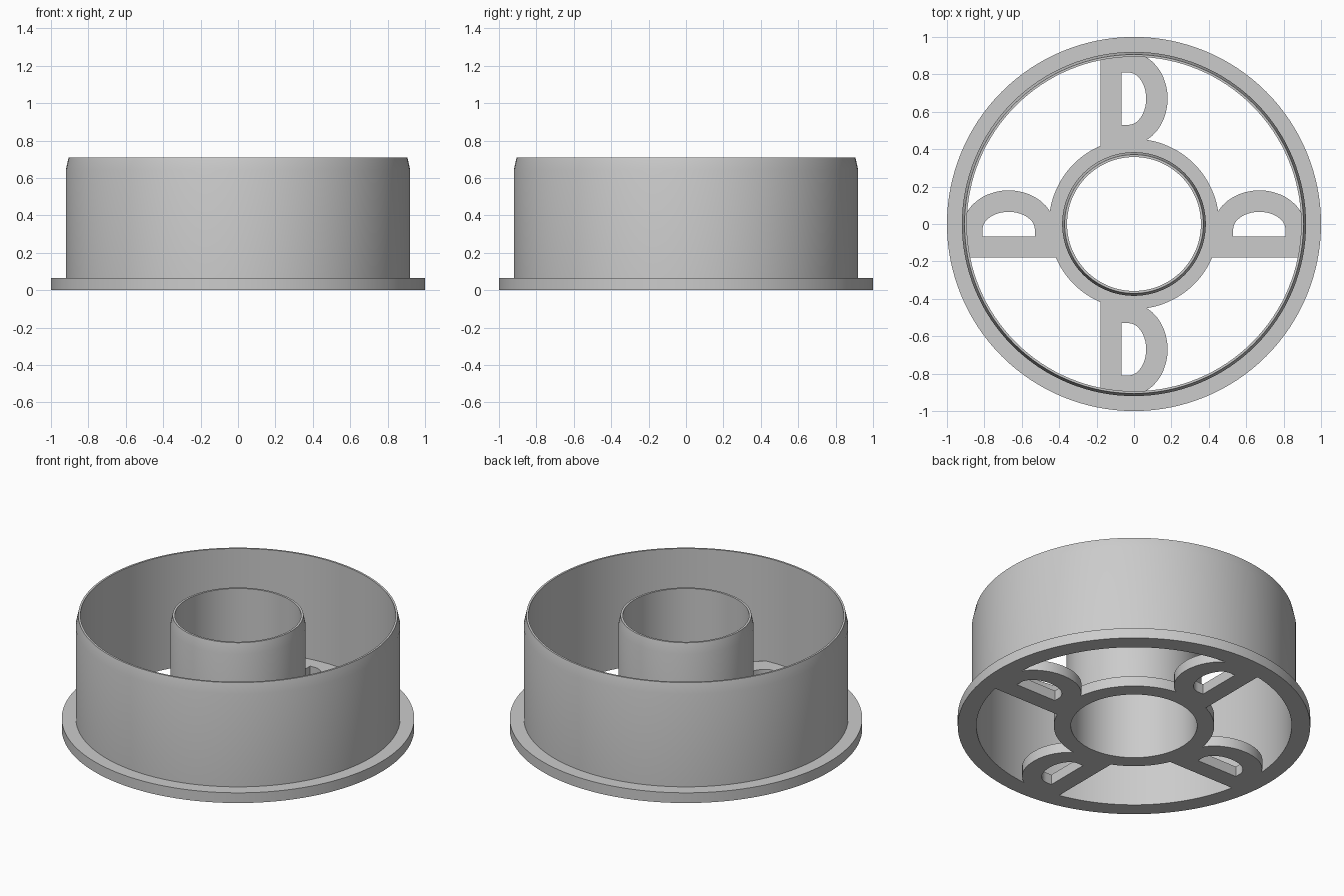
import bpy, math

cube = bpy.data.objects.get("Cube")
if cube:
    bpy.data.objects.remove(cube, do_unlink=True)

GREY = 0.6
SEGMENTS = 128
HEIGHT = 0.71
BASE = 0.064

grey = bpy.data.materials.new("plain_grey")
grey.use_nodes = True
grey.diffuse_color = (GREY, GREY, GREY, 1)
grey.node_tree.nodes["Principled BSDF"].inputs["Base Color"].default_value = (GREY, GREY, GREY, 1)


def add_object(name, data):
    obj = bpy.data.objects.new(name, data)
    bpy.context.collection.objects.link(obj)
    data.materials.append(grey)
    return obj


def select_only(obj):
    bpy.ops.object.select_all(action='DESELECT')
    obj.select_set(True)
    bpy.context.view_layer.objects.active = obj


def lathe(name, profile):
    """Revolve a closed (radius, z) profile around the z axis."""
    n = len(profile)
    verts, faces = [], []
    for i in range(SEGMENTS):
        a = math.tau * i / SEGMENTS
        verts += [(r * math.cos(a), r * math.sin(a), z) for r, z in profile]
        j = (i + 1) % SEGMENTS
        for k in range(n):
            m = (k + 1) % n
            faces.append((i * n + k, j * n + k, j * n + m, i * n + m))
    mesh = bpy.data.meshes.new(name)
    mesh.from_pydata(verts, [], faces)
    obj = add_object(name, mesh)
    select_only(obj)
    bpy.ops.object.shade_smooth_by_angle(angle=math.radians(30))
    return obj


def flanged_ring(name, inner, top, wall, flange):
    """Thin cutting wall with a bevelled rim, standing on a flat flange."""
    return lathe(name, [(inner, 0), (flange, 0), (flange, BASE), (wall, BASE),
                        (wall, HEIGHT - 0.065), (top, HEIGHT), (inner, HEIGHT)])


def half_ellipse(cx, cy, rx, ry, steps=20):
    angles = [math.pi * (0.5 - i / steps) for i in range(steps + 1)]
    return [(cx + rx * math.cos(a), cy + ry * math.sin(a)) for a in angles]


def spoke(name, angle, flip):
    """Straight bar with a rounded loop on one side, pierced by a hole."""
    outer = [(-0.18, 0.40), (-0.18, 0.91)] + half_ellipse(-0.02, 0.67, 0.20, 0.245)
    hole = [(-0.067, 0.53), (-0.067, 0.81)] + half_ellipse(-0.03, 0.67, 0.095, 0.14)
    curve = bpy.data.curves.new(name, 'CURVE')
    curve.dimensions = '2D'
    curve.fill_mode = 'BOTH'
    curve.extrude = BASE / 2
    c, s = math.cos(angle), math.sin(angle)
    for outline in (outer, hole):
        line = curve.splines.new('POLY')
        line.points.add(len(outline) - 1)
        line.use_cyclic_u = True
        for p, (x, y) in zip(line.points, outline):
            x *= flip
            p.co = (c * x - s * y, s * x + c * y, 0, 1)
    obj = add_object(name, curve)
    obj.location.z = BASE / 2
    select_only(obj)
    bpy.ops.object.convert(target='MESH')
    bpy.ops.object.shade_smooth_by_angle(angle=math.radians(30))


# Outer wall and central hub
flanged_ring("outer_ring", 0.894, 0.906, 0.92, 1.0)
flanged_ring("centre_hub", 0.358, 0.371, 0.384, 0.455)

# Four spokes, each pair mirrored across the centre
spoke("back_spoke", 0, 1)
spoke("front_spoke", math.pi, -1)
spoke("left_spoke", -math.pi / 2, -1)
spoke("right_spoke", math.pi / 2, 1)
